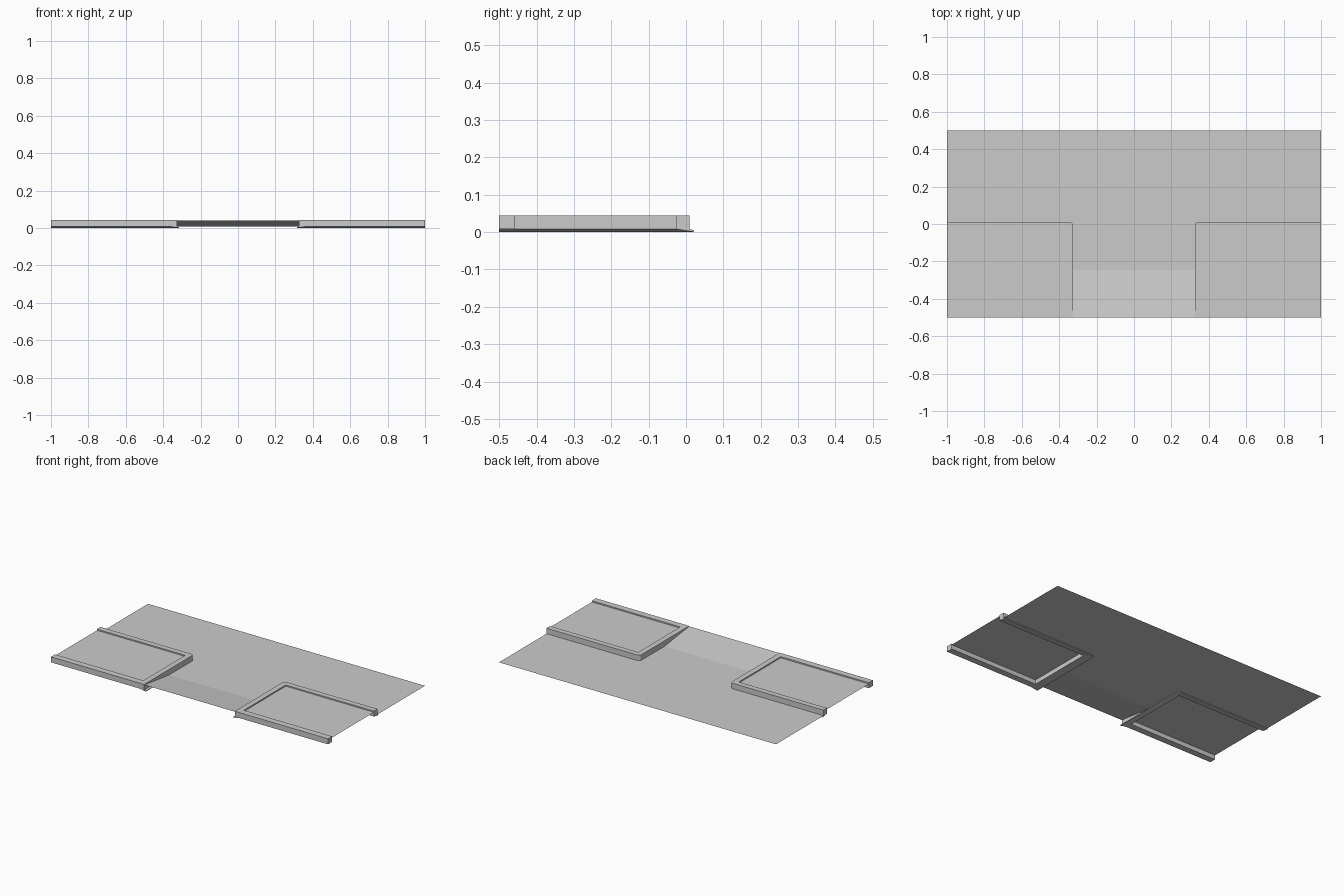
import bpy, bmesh, math

if "Cube" in bpy.data.objects:
    bpy.data.objects.remove(bpy.data.objects["Cube"])

GREY = bpy.data.materials.new("concrete_grey")
GREY.use_nodes = True
COLOUR = (0.6, 0.6, 0.6, 1)
GREY.diffuse_color = COLOUR
GREY.node_tree.nodes["Principled BSDF"].inputs["Base Color"].default_value = COLOUR

HALF, FRONT, REAR = 1.0, -0.5, 0.5
EDGE, BACK = 0.327, 0.01        # driveway side and road side of each pavement
RAMP_START, RAMP_TOP = -0.245, 0.041
ROAD, PAVING, TOP = 0.008, 0.036, 0.044
WIDTH, FRONT_WIDTH, FOOT, RADIUS = 0.036, 0.042, 0.012, 0.018


def finish(name, bm, solid):
    bmesh.ops.remove_doubles(bm, verts=bm.verts, dist=1e-5)
    if solid:
        bmesh.ops.recalc_face_normals(bm, faces=bm.faces)
    else:
        for face in bm.faces:
            face.normal_update()
            if face.normal.z < 0:
                face.normal_flip()
    mesh = bpy.data.meshes.new(name)
    bm.to_mesh(mesh)
    bm.free()
    mesh.materials.append(GREY)
    obj = bpy.data.objects.new(name, mesh)
    bpy.context.collection.objects.link(obj)


def sheet(name, x0, x1, y0, y1, z0, z1):
    """Flat panel whose height runs from z0 at y0 to z1 at y1."""
    bm = bmesh.new()
    corners = [(x0, y0, z0), (x1, y0, z0), (x1, y1, z1), (x0, y1, z1)]
    bm.faces.new([bm.verts.new(c) for c in corners])
    finish(name, bm, False)


def corner_kerb(name, side):
    """Sweep the kerb section along the road, round the corner, up the drive."""
    cx, cy = EDGE + RADIUS, BACK - RADIUS
    inner_x, inner_y = EDGE + WIDTH, BACK - WIDTH
    # Each station: arc centre point, outward angle, inner edge point
    stations = [((HALF, cy), 90, (HALF, inner_y))]
    stations += [((cx, cy), a, (inner_x, inner_y)) for a in range(90, 181, 18)]
    stations += [((cx, FRONT), 180, (inner_x, FRONT))]
    outer = [(0, TOP), (0, ROAD), (FOOT, 0.004), (FOOT, 0)]

    bm = bmesh.new()
    rings = []
    for (px, py), angle, (ix, iy) in stations:
        a = math.radians(angle)
        points = [(px + (RADIUS + d) * math.cos(a),
                   py + (RADIUS + d) * math.sin(a), z) for d, z in outer]
        points += [(ix, iy, ROAD), (ix, iy, TOP)]
        rings.append([bm.verts.new((side * x, y, z)) for x, y, z in points])
    n = len(rings[0])
    for r, s in zip(rings, rings[1:]):
        for i in range(n):
            j = (i + 1) % n
            bm.faces.new((r[i], r[j], s[j], s[i]))
    bm.faces.new(rings[0])
    bm.faces.new(rings[-1])
    finish(name, bm, True)


def box(name, x0, x1, y0, y1, z0, z1):
    bm = bmesh.new()
    bmesh.ops.create_cube(bm, size=1)
    for v in bm.verts:
        v.co = ((x0 + x1) / 2 + v.co.x * (x1 - x0),
                (y0 + y1) / 2 + v.co.y * (y1 - y0),
                (z0 + z1) / 2 + v.co.z * (z1 - z0))
    finish(name, bm, True)


# Road and the driveway that rises to the front
sheet("road", -HALF, HALF, BACK, REAR, ROAD, ROAD)
sheet("driveway", -EDGE, EDGE, RAMP_START, BACK, ROAD, ROAD)
sheet("driveway_ramp", -EDGE, EDGE, FRONT, RAMP_START, RAMP_TOP, ROAD)

# Raised pavements, each framed by kerbs
for label, side in (("left", 1), ("right", -1)):
    near, far = sorted((side * (EDGE + WIDTH), side * HALF))
    sheet(label + "_pavement", near, far, FRONT + FRONT_WIDTH, BACK - WIDTH,
          PAVING, PAVING)
    box(label + "_front_kerb", near, far, FRONT, FRONT + FRONT_WIDTH, ROAD, TOP)
    corner_kerb(label + "_corner_kerb", side)
    # Small road fillet behind the rounded corner
    inner, outer = sorted((side * EDGE, side * (EDGE + RADIUS)))
    sheet(label + "_corner_fill", inner, outer, BACK - RADIUS, BACK, ROAD, ROAD)
